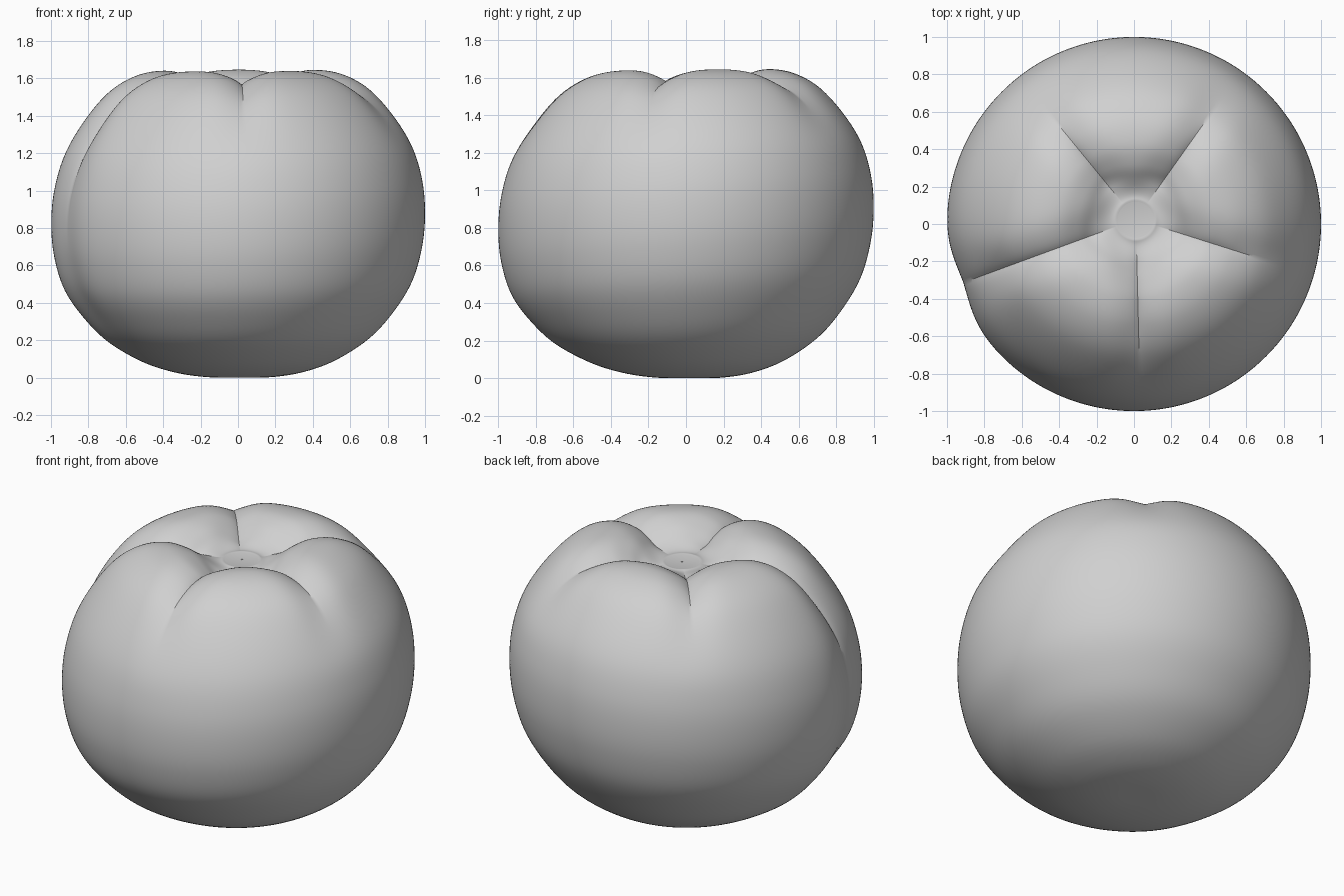
import bpy
import bmesh
import math
from mathutils import Vector

cube = bpy.data.objects.get("Cube")
if cube:
    bpy.data.objects.remove(cube, do_unlink=True)

grey = bpy.data.materials.new("plain_grey")
colour = (0.63, 0.63, 0.63, 1)
grey.diffuse_color = colour
grey.use_nodes = True
grey.node_tree.nodes["Principled BSDF"].inputs["Base Color"].default_value = colour

# Outline from the rim of the top scar down to the base: (radius, height)
PROFILE = [Vector(p) for p in (
    (0.095, 1.518), (0.125, 1.527), (0.2, 1.575), (0.3, 1.62), (0.42, 1.642),
    (0.56, 1.615), (0.7, 1.53), (0.83, 1.38), (0.93, 1.21), (0.984, 1.03),
    (1.0, 0.85), (0.984, 0.67), (0.93, 0.49), (0.83, 0.335), (0.7, 0.2),
    (0.52, 0.09), (0.35, 0.03), (0.18, 0.003), (0, 0))]
STEPS = 7
SIDES = 360

# Crease direction in degrees, then the profile points where the sharp fold
# and the soft valley around it start to fade and end
CREASES = [(-88, (4, 7.5), (5, 8.5)), (-16, (4, 7), (5, 8.5)),
           (55, (4, 7), (5, 8.5)), (128, (4, 7), (5, 8.5)),
           (199, (5, 11), (12, 15))]


def smooth(a, b, x):
    t = min(1, max(0, (x - a) / (b - a)))
    return t * t * (3 - 2 * t)


def outline(u):
    """Smooth curve through the profile: point and outward normal."""
    pts = [2 * PROFILE[0] - PROFILE[1]] + PROFILE + [Vector((-PROFILE[-2].x, PROFILE[-2].y))]
    i = min(int(u), len(PROFILE) - 2)
    t = u - i
    a, b, c, d = pts[i:i + 4]
    k1, k2, k3 = c - a, 2 * a - 5 * b + 4 * c - d, 3 * b - a - 3 * c + d
    point = b + (k1 * t + k2 * t * t + k3 * t ** 3) / 2
    slope = (k1 + 2 * k2 * t + 3 * k3 * t * t).normalized()
    return point, Vector((-slope.y, slope.x))


def crease_depth(u, radius, degrees):
    """Sharp V in a soft valley, deepest on the shoulder."""
    total = 0
    width = 0.12 + 0.08 * smooth(6, 9, u)
    for angle, fold, valley in CREASES:
        gap = abs((degrees - angle + 180) % 360 - 180)
        dist = math.radians(gap) * radius
        sharp = 0.04 * (1 - smooth(*fold, u)) * math.exp(-dist / 0.045)
        soft = 0.032 * (1 - smooth(*valley, u)) * math.exp(-(dist / width) ** 2)
        total += smooth(0.5, 2.5, u) * (sharp + soft)
    return total


def surface(u, degrees):
    point, normal = outline(u)
    point = point - normal * crease_depth(u, point.x, degrees)
    r, z = point
    a = math.radians(degrees)
    # Slightly off-centre scar and a gentle lean towards the front
    x = r * math.cos(a) + 0.01 * (1 - r)
    y = r * math.sin(a) + 0.025 * (1 - r)
    z += (0.03 * x + 0.06 * y) * r * r
    return x, y, z


# Fruit body: rings of points joined into quads, closed at scar and base
bm = bmesh.new()
count = (len(PROFILE) - 1) * STEPS
rings = [[bm.verts.new(surface(i / STEPS, j)) for j in range(SIDES)] for i in range(count)]
base = bm.verts.new(surface(len(PROFILE) - 1, 0))
for upper, lower in zip(rings, rings[1:]):
    for j in range(SIDES):
        k = (j + 1) % SIDES
        bm.faces.new((upper[j], lower[j], lower[k], upper[k]))
for j in range(SIDES):
    bm.faces.new((rings[-1][j], base, rings[-1][(j + 1) % SIDES]))
bm.faces.new(rings[0])
bmesh.ops.recalc_face_normals(bm, faces=bm.faces)
mesh = bpy.data.meshes.new("fruit_body")
bm.to_mesh(mesh)
bm.free()
body = bpy.data.objects.new("fruit_body", mesh)
bpy.context.collection.objects.link(body)
mesh.materials.append(grey)
bpy.ops.object.select_all(action="DESELECT")
body.select_set(True)
bpy.context.view_layer.objects.active = body
bpy.ops.object.shade_smooth_by_angle(angle=math.radians(30))

# Tiny pip at the middle of the scar
bpy.ops.mesh.primitive_cylinder_add(vertices=12, radius=0.006, depth=0.006,
                                    location=(0.01, 0.025, 1.518))
pip = bpy.context.object
pip.name = "scar_pip"
pip.data.materials.append(grey)
